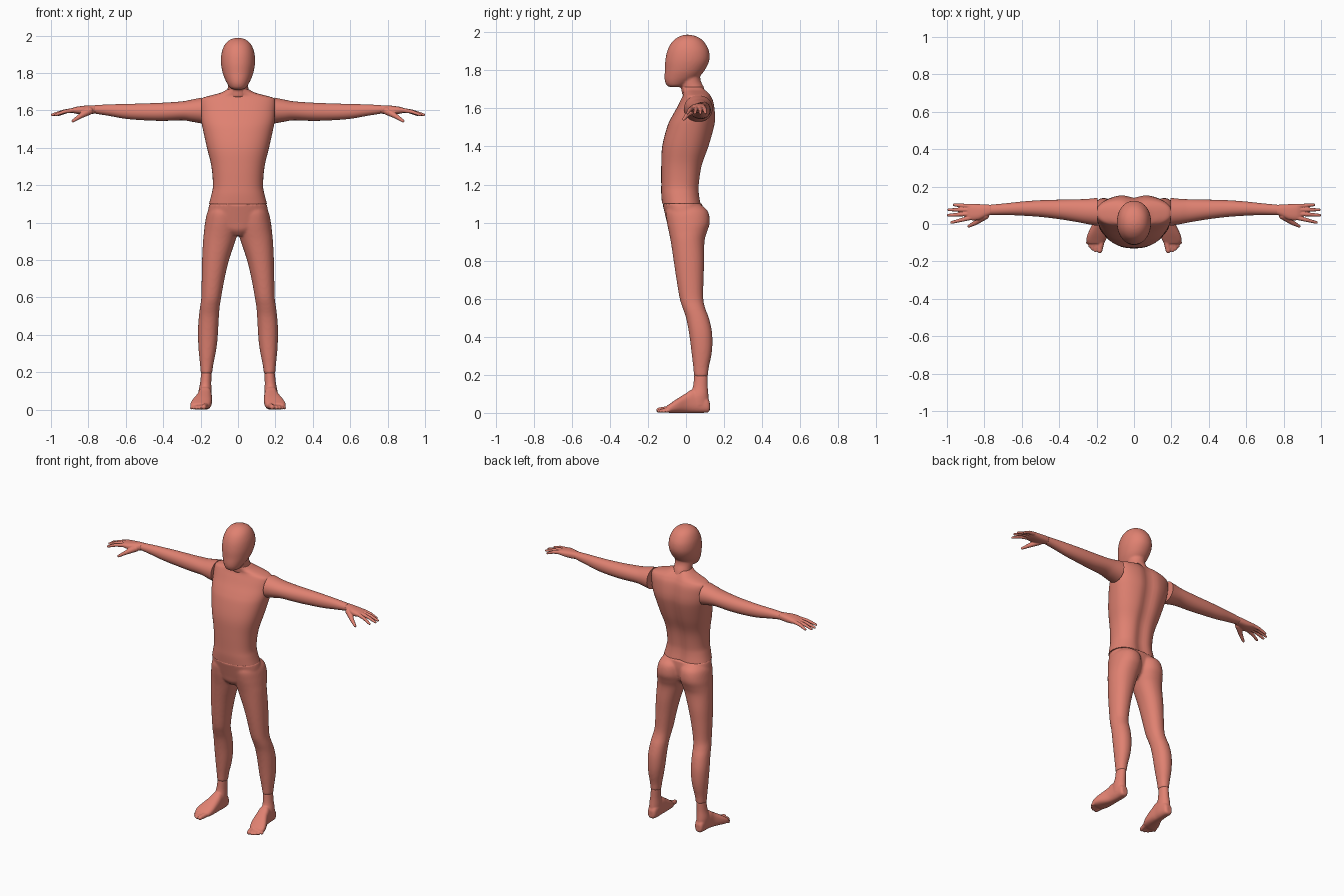
import bpy, bmesh, math
from mathutils import Vector, Matrix

skin = bpy.data.materials.new("skin_salmon")
skin.diffuse_color = (0.74, 0.22, 0.165, 1)


def spline(secs, steps=4):
    """Catmull-Rom interpolation through section rows."""
    out = []
    for i in range(len(secs) - 1):
        p = [secs[max(0, min(len(secs) - 1, i + k))] for k in (-1, 0, 1, 2)]
        for s in range(steps):
            t = s / steps
            out.append([0.5 * (2 * b + (c - a) * t + (2 * a - 5 * b + 4 * c - d) * t * t
                               + (3 * b - a - 3 * c + d) * t ** 3) for a, b, c, d in zip(*p)])
    out.append(list(secs[-1]))
    return out


def loft(bm, axis, secs, power=2.0, groove=0.0, n=40):
    """Rows are (position, a0, a1, b0, b1): extents of a superellipse along the axis."""
    rings = []
    for t, a0, a1, b0, b1 in spline(secs):
        ring = []
        for k in range(n):
            u = 2 * math.pi * k / n
            c, s = math.cos(u), math.sin(u)
            a = (a0 + a1) / 2 + (a1 - a0) / 2 * math.copysign(abs(c) ** (2 / power), c)
            b = (b0 + b1) / 2 + (b1 - b0) / 2 * math.copysign(abs(s) ** (2 / power), s)
            if s > 0:
                b -= groove * math.exp(-(a / 0.04) ** 2)
            co = {'z': (a, b, t), 'x': (t, a, b), 'y': (a, t, b)}[axis]
            ring.append(bm.verts.new(co))
        rings.append(ring)
    faces = [bm.faces.new((r[k], r[(k + 1) % n], q[(k + 1) % n], q[k]))
             for r, q in zip(rings, rings[1:]) for k in range(n)]
    faces += [bm.faces.new(rings[0]), bm.faces.new(rings[-1])]
    bmesh.ops.recalc_face_normals(bm, faces=faces)


def capsule(bm, p, q, r0, r1):
    """Tapered rod with round ends."""
    p, q = Vector(p), Vector(q)
    d = q - p
    rot = d.to_track_quat('Z', 'Y').to_matrix().to_4x4()
    bmesh.ops.create_cone(bm, cap_ends=True, segments=14, radius1=r0, radius2=r1, depth=d.length,
                          matrix=Matrix.Translation((p + q) / 2) @ rot)
    for c, r in ((p, r0), (q, r1)):
        bmesh.ops.create_uvsphere(bm, u_segments=14, v_segments=8, radius=r,
                                  matrix=Matrix.Translation(c))


def finish(name, bm, mirror=False, voxel=0, smooth=0):
    me = bpy.data.meshes.new(name)
    bm.to_mesh(me)
    bm.free()
    me.materials.append(skin)
    me.shade_smooth()
    me.set_sharp_from_angle(angle=math.radians(50))
    ob = bpy.data.objects.new(name, me)
    bpy.context.collection.objects.link(ob)
    if mirror:
        m = ob.modifiers.new("mirror", 'MIRROR')
        m.use_mirror_merge = False
    if voxel:
        m = ob.modifiers.new("fuse", 'REMESH')
        m.mode, m.voxel_size, m.use_smooth_shade = 'VOXEL', voxel, True
        m = ob.modifiers.new("soften", 'SMOOTH')
        m.factor, m.iterations = 0.5, smooth
    return ob


# Torso with a spine groove
bm = bmesh.new()
rows = [(1.10, .155, -.126, .083), (1.15, .142, -.13, .075), (1.2, .134, -.13, .075),
        (1.3, .142, -.13, .09), (1.4, .166, -.125, .125), (1.5, .188, -.10, .152),
        (1.55, .198, -.078, .158), (1.6, .202, -.05, .154), (1.64, .203, -.03, .146),
        (1.665, .192, -.018, .134), (1.68, .145, -.015, .124), (1.695, .09, -.018, .112),
        (1.712, .06, -.022, .098)]
loft(bm, 'z', [(z, -w, w, f, b) for z, w, f, b in rows], power=2.35, groove=0.018, n=56)
finish("torso", bm)

# Head and neck
bm = bmesh.new()
rows = [(1.712, .025, -.085, -.03), (1.72, .042, -.10, -.005), (1.74, .056, -.11, .03),
        (1.765, .069, -.113, .068), (1.8, .082, -.111, .098), (1.85, .091, -.109, .122),
        (1.9, .089, -.099, .121), (1.94, .077, -.08, .102), (1.965, .06, -.056, .079),
        (1.98, .038, -.03, .05), (1.987, .014, -.005, .02)]
loft(bm, 'z', [(z, -w, w, f, b) for z, w, f, b in rows], power=2.1)
rows = [(1.67, .066, -.02, .105), (1.71, .056, -.026, .094), (1.75, .055, -.035, .076),
        (1.8, .055, -.035, .076)]
loft(bm, 'z', [(z, -w, w, f, b) for z, w, f, b in rows])
finish("head", bm, voxel=.006, smooth=5)

# Pelvis and legs, fused
bm = bmesh.new()
rows = [(1.10, .153, -.124, .085), (1.05, .162, -.112, .09), (1.0, .15, -.10, .085),
        (.96, .10, -.09, .07), (.93, .04, -.065, .04)]
loft(bm, 'z', [(z, -w, w, f, b) for z, w, f, b in rows], power=2.3)
loft(bm, 'z', [(1.095, .03, .13, -.08, .075), (1.06, .0, .162, -.105, .115),
               (1.0, -.006, .176, -.10, .125), (.95, .0, .182, -.09, .11),
               (.9, .015, .187, -.08, .097), (.8, .048, .192, -.065, .096),
               (.7, .072, .194, -.05, .092), (.6, .09, .196, -.033, .091),
               (.55, .098, .203, -.017, .101), (.5, .102, .209, 0, .12),
               (.43, .106, .214, .014, .136), (.36, .111, .213, .024, .139),
               (.3, .12, .209, .031, .133), (.24, .132, .203, .038, .12),
               (.19, .139, .199, .042, .115)], power=2.15)
finish("legs", bm, mirror=True, voxel=.007, smooth=6)

# Feet: ankle, sole and toes
bm = bmesh.new()
loft(bm, 'z', [(.198, .141, .197, .043, .114), (.14, .143, .203, .037, .114),
               (.09, .141, .212, .02, .118), (.04, .142, .21, .01, .122)])
loft(bm, 'y', [(.125, .16, .195, .012, .055), (.112, .147, .204, .002, .08),
               (.07, .14, .209, 0, .115), (.03, .14, .214, 0, .122), (0, .139, .222, 0, .103),
               (-.05, .141, .246, 0, .072), (-.085, .15, .255, 0, .048),
               (-.105, .165, .245, .004, .034)], power=2.6)
for x, y, r in ((.183, -.143, .014), (.206, -.142, .010), (.222, -.132, .010),
                (.236, -.118, .009), (.248, -.1, .009)):
    capsule(bm, (x - .012, -.075, .022), (x, y, r), r + .004, r)
finish("feet", bm, mirror=True, voxel=.0045, smooth=3)

# Arms
bm = bmesh.new()
loft(bm, 'x', [(.195, -.01, .14, 1.53, 1.668), (.25, .0, .134, 1.54, 1.657),
               (.3, .01, .132, 1.547, 1.648), (.4, .026, .13, 1.544, 1.641),
               (.5, .038, .127, 1.547, 1.637), (.6, .045, .12, 1.555, 1.634),
               (.68, .048, .111, 1.569, 1.632), (.765, .049, .103, 1.583, 1.628)], power=2.1)
finish("arms", bm, mirror=True)

# Hands: palm, four fingers and thumb
bm = bmesh.new()
loft(bm, 'x', [(.763, .05, .102, 1.583, 1.627), (.79, .04, .104, 1.58, 1.627),
               (.83, .022, .106, 1.578, 1.624), (.87, .02, .107, 1.583, 1.618),
               (.892, .027, .102, 1.588, 1.61)], power=2.5)
for y0, y1, x in ((.034, .008, .976), (.055, .047, .993), (.076, .076, .99), (.095, .102, .962)):
    mid = (.875 + .5 * (x - .875), (y0 + y1) / 2, 1.594)
    capsule(bm, (.87, y0, 1.602), mid, .0125, .0105)
    capsule(bm, mid, (x, y1, 1.576), .0105, .0075)
capsule(bm, (.795, .045, 1.597), (.845, .008, 1.568), .021, .013)
capsule(bm, (.845, .008, 1.568), (.883, -.012, 1.543), .013, .008)
finish("hands", bm, mirror=True, voxel=.003, smooth=3)
